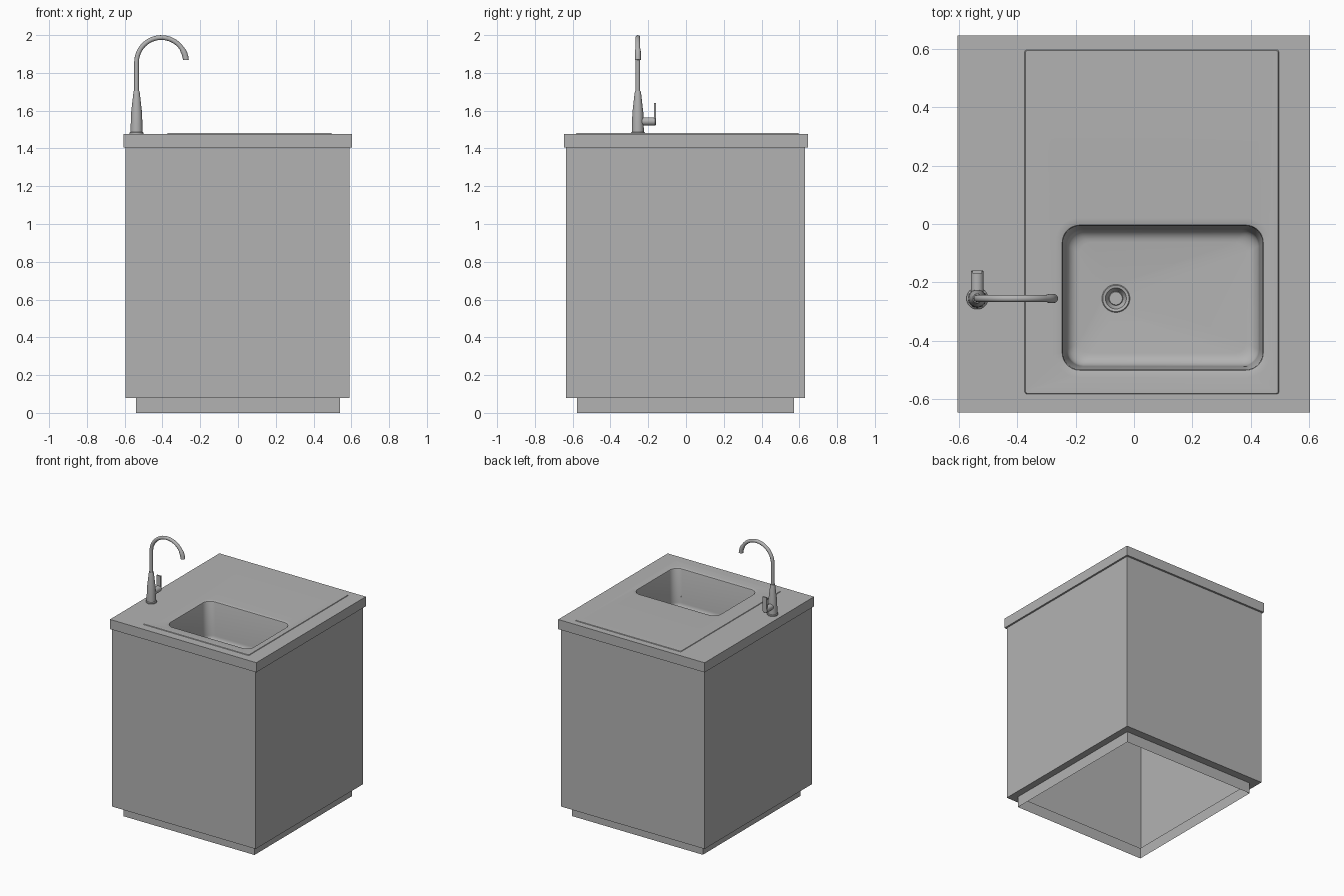
import bpy, bmesh, math
from mathutils import Vector

cube = bpy.data.objects.get("Cube")
if cube:
    bpy.data.objects.remove(cube, do_unlink=True)

grey = bpy.data.materials.new("plain grey")
grey.use_nodes = True
colour = (0.45, 0.45, 0.45, 1)
grey.diffuse_color = colour
grey.node_tree.nodes["Principled BSDF"].inputs["Base Color"].default_value = colour


def rect(x0, x1, y0, y1, z):
    return [Vector(p) for p in ((x1, y1, z), (x0, y1, z), (x0, y0, z), (x1, y0, z))]


def round_rect(x0, x1, y0, y1, z, r, n=8):
    """Rounded rectangle, anticlockwise from the +x side."""
    centres = ((x1 - r, y1 - r), (x0 + r, y1 - r), (x0 + r, y0 + r), (x1 - r, y0 + r))
    pts = []
    for k, (cx, cy) in enumerate(centres):
        for i in range(n + 1):
            a = (k + i / n) * math.pi / 2
            pts.append(Vector((cx + r * math.cos(a), cy + r * math.sin(a), z)))
    return pts


def circle(cx, cy, z, r, n=36):
    return [Vector((cx + r * math.cos(a), cy + r * math.sin(a), z))
            for a in ((i + 0.5) * math.tau / n for i in range(n))]


def loft(name, loops, cap_start=False, cap_end=False, closed=False, smooth=None):
    """Skin a list of equal-length loops into one object."""
    bm = bmesh.new()
    rings = [[bm.verts.new(p) for p in loop] for loop in loops]
    pairs = list(zip(rings, rings[1:]))
    if closed:
        pairs.append((rings[-1], rings[0]))
    for a, b in pairs:
        n = len(a)
        for i in range(n):
            j = (i + 1) % n
            bm.faces.new((a[i], a[j], b[j], b[i]))
    if cap_start:
        bm.faces.new(rings[0][::-1])
    if cap_end:
        bm.faces.new(rings[-1])
    if closed or (cap_start and cap_end):
        bmesh.ops.recalc_face_normals(bm, faces=bm.faces)
    mesh = bpy.data.meshes.new(name)
    bm.to_mesh(mesh)
    bm.free()
    mesh.materials.append(grey)
    obj = bpy.data.objects.new(name, mesh)
    bpy.context.collection.objects.link(obj)
    if smooth:
        bpy.ops.object.select_all(action="DESELECT")
        obj.select_set(True)
        bpy.context.view_layer.objects.active = obj
        bpy.ops.object.shade_smooth_by_angle(angle=math.radians(smooth))
    return obj


def block(name, x0, x1, y0, y1, z0, z1):
    return loft(name, [rect(x0, x1, y0, y1, z) for z in (z0, z1)], True, True)


# Hollow plinth and cabinet, open underneath
plinth = (-0.54, 0.54, -0.577, 0.573)
body = (-0.595, 0.59, -0.635, 0.631)
loft("plinth", [rect(*plinth, 0), rect(*plinth, 0.08)])
loft("cabinet", [rect(*plinth, 0.08), rect(*body, 0.08), rect(*body, 1.405)])

# Worktop with a cut-out under the sink
slab = (-0.605, 0.603, -0.645, 0.645)
hole = (-0.36, 0.485, -0.575, 0.585)
loft("worktop", [rect(*slab, 1.405), rect(*slab, 1.477),
                 rect(*hole, 1.477), rect(*hole, 1.405)], closed=True)


# Sink: raised rim, drainboard, basin and drain in one skin
def inset(box, d):
    return box[0] + d, box[1] - d, box[2] + d, box[3] - d


plate = (-0.375, 0.497, -0.583, 0.597)
bowl = (-0.25, 0.447, -0.505, 0.0)
drain = (-0.062, -0.255)
loops = [
    round_rect(*plate, 1.476, 0.008),
    round_rect(*inset(plate, 0.003), 1.481, 0.008),
    round_rect(*inset(plate, 0.02), 1.481, 0.008),
    round_rect(*inset(bowl, -0.02), 1.477, 0.08),
    round_rect(*bowl, 1.476, 0.062),
    round_rect(*inset(bowl, 0.004), 1.474, 0.06),
    round_rect(*inset(bowl, 0.006), 1.468, 0.06),
]
# Rounded transition from the tapered walls to the floor
for i in range(7):
    a = i / 6 * math.pi / 2
    loops.append(round_rect(*inset(bowl, 0.018 + 0.045 * (1 - math.cos(a))),
                            1.23 - 0.045 * math.sin(a), 0.06 - 0.02 * i / 6))
for r, z in ((0.048, 1.178), (0.045, 1.181), (0.036, 1.179), (0.03, 1.165),
             (0.024, 1.155), (0.022, 1.158)):
    loops.append(circle(*drain, z, r))
loft("sink", loops, cap_end=True, smooth=35)
block("overflow_slot", 0.375, 0.395, -0.492, -0.486, 1.265, 1.277)

# Tap body, turned from a profile
tx, ty = -0.537, -0.255
profile = ((0.037, 1.477), (0.037, 1.484), (0.032, 1.488), (0.031, 1.53),
           (0.029, 1.59), (0.022, 1.65), (0.017, 1.695), (0.015, 1.703), (0.011, 1.703))
loft("tap_body", [circle(tx, ty, z, r) for r, z in profile], True, True, smooth=35)

# Swan-neck spout: rings swept up and round an arc, flaring at the nozzle
bend, top = 0.131, 1.856
path = [(tx, 1.69, 0, 0.0125), (tx, top, 0, 0.0125)]
for i in range(1, 25):
    a = math.pi * i / 24 * 0.97
    path.append((tx + bend * (1 - math.cos(a)), top + bend * math.sin(a), a,
                 0.0125 if i < 21 else 0.0155))
rings = []
for x, z, a, r in path:
    side = Vector((math.cos(a), 0, -math.sin(a)))
    rings.append([Vector((x, ty, z)) + side * (r * math.cos(t)) + Vector((0, r * math.sin(t), 0))
                  for t in (k * math.tau / 20 for k in range(20))])
loft("spout", rings, True, True, smooth=35)

# Side valve barrel and upright lever
barrel = []
for y, r in ((ty, 0.022), (-0.163, 0.022), (-0.16, 0.019)):
    barrel.append([Vector((p.x, y, p.y)) for p in circle(tx, 1.543, 0, r, 24)])
loft("valve_barrel", barrel, True, True, smooth=35)
block("lever", tx - 0.016, tx + 0.016, -0.17, -0.16, 1.545, 1.64)
